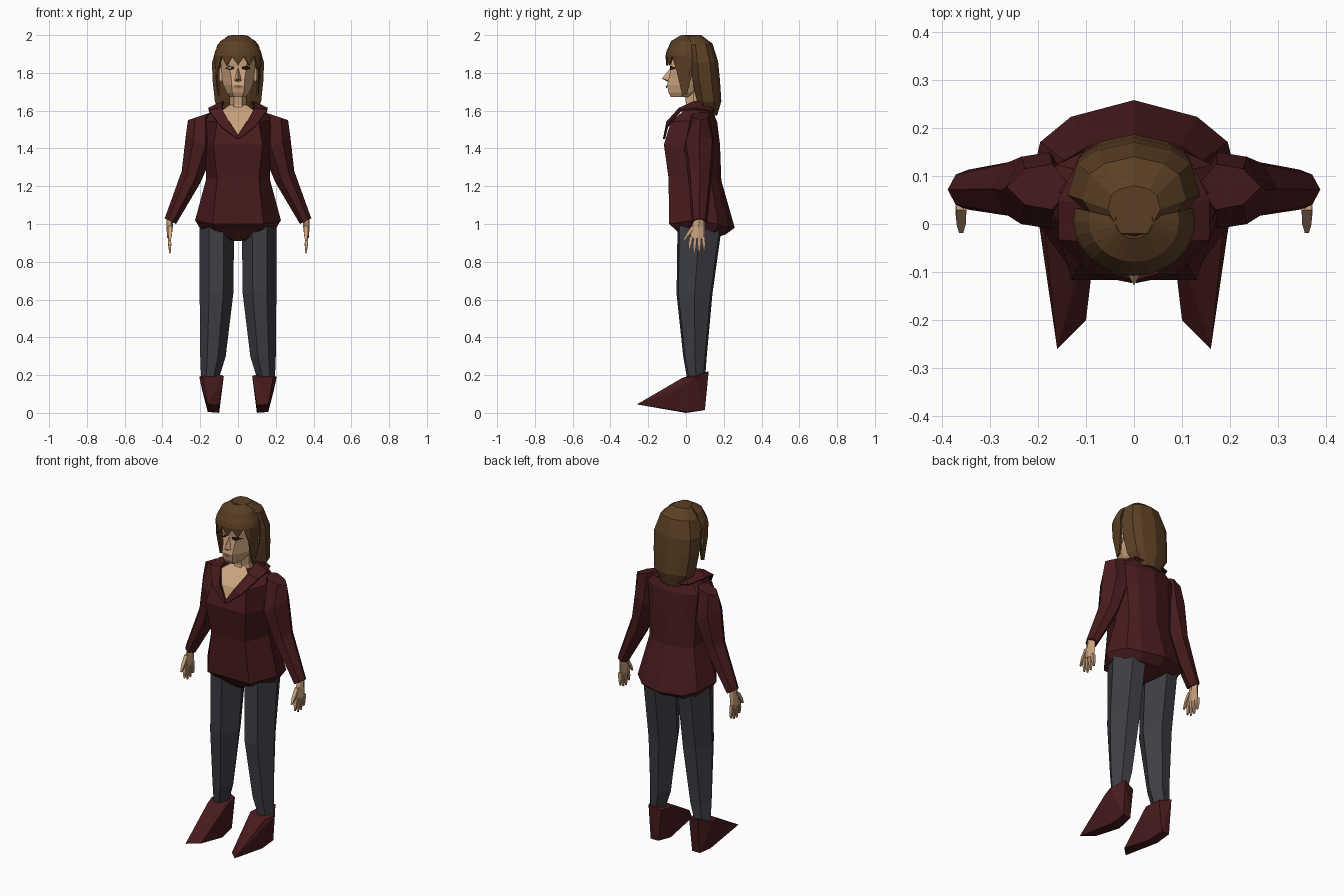
import bpy, bmesh
from math import sin, cos, radians
from mathutils import Vector


def material(name, rgb):
    m = bpy.data.materials.new(name)
    m.diffuse_color = (*rgb, 1)
    return m


RED = material("dark_red", (0.065, 0.011, 0.012))
GREY = material("charcoal", (0.047, 0.047, 0.06))
HAIR = material("brown", (0.105, 0.05, 0.018))
SKIN = material("skin", (0.6, 0.37, 0.21))
DARK = material("dark", (0.012, 0.009, 0.008))
LIPS = material("lips", (0.33, 0.16, 0.1))


def make(name, verts, faces, mat, mirror=False, thick=0, hull=False):
    bm = bmesh.new()
    vs = [bm.verts.new(v) for v in verts]
    if hull:
        bmesh.ops.convex_hull(bm, input=vs)
    for f in faces:
        bm.faces.new([vs[i] for i in f])
    bmesh.ops.recalc_face_normals(bm, faces=bm.faces)
    me = bpy.data.meshes.new(name)
    bm.to_mesh(me)
    bm.free()
    me.materials.append(mat)
    ob = bpy.data.objects.new(name, me)
    bpy.context.collection.objects.link(ob)
    if thick:
        s = ob.modifiers.new("thickness", 'SOLIDIFY')
        s.thickness, s.offset = thick, 0
    if mirror:
        ob.modifiers.new("mirror", 'MIRROR')
    return ob


def loft(name, rings, mat, mirror=False, closed=True, thick=0):
    n = len(rings[0])
    verts = [p for r in rings for p in r]
    faces = []
    for k in range(len(rings) - 1):
        for i in range(n if closed else n - 1):
            j = (i + 1) % n
            faces.append((k * n + i, k * n + j, (k + 1) * n + j, (k + 1) * n + i))
    if closed:
        faces += [tuple(range(n)), tuple(range(len(verts) - n, len(verts)))]
    return make(name, verts, faces, mat, mirror, thick)


def body_ring(zf, zs, zb, wf, w, yf, ym, yb):
    """Symmetric ring: flat front, side corners, rounded back."""
    half = [(0, yf, zf), (wf, yf, zf), (w, ym, zs),
            (w * .86, ym * .4 + yb * .6, (zs + zb) / 2),
            (w * .58, ym * .16 + yb * .84, zb), (0, yb, zb)]
    return half + [(-x, y, z) for x, y, z in reversed(half[1:-1])]


def limb_ring(xi, zi, xo, zo, yf, yb):
    """Six-sided ring from an inner edge to an outer edge."""
    ym = (yf + yb) / 2
    return [(xi + (xo - xi) * t, y, zi + (zo - zi) * t) for t, y in
            ((0, ym), (.3, yf), (.72, yf + .01), (1, ym), (.72, yb - .01), (.3, yb))]


# Jacket body, closed underneath by a low crotch point
loft("jacket", [body_ring(*r) for r in (
    (.91, .91, .91, .02, .03, .0, .04, .1),
    (.97, .975, .945, .12, .2, -.055, .05, .21),
    (1.0, 1.02, .98, .135, .227, -.09, .04, .258),
    (1.24, 1.24, 1.23, .11, .168, -.092, .05, .187),
    (1.42, 1.4, 1.42, .13, .175, -.117, .04, .18),
    (1.54, 1.55, 1.54, .11, .19, -.08, .06, .165),
    (1.61, 1.615, 1.6, .085, .13, .0, .07, .14))], RED)

# Open neckline and neck
make("neckline", [(0, -.112, 1.47), (.045, -.09, 1.54), (.088, -.028, 1.6), (.045, .01, 1.63),
                  (-.045, .01, 1.63), (-.088, -.028, 1.6), (-.045, -.09, 1.54)],
     [(0, 1, 6), (6, 1, 2, 5), (5, 2, 3, 4)], SKIN)
loft("neck", [body_ring(z, z, z, .022, w, yf, .04, .1) for z, w, yf in
              ((1.56, .065, -.02), (1.63, .045, .0), (1.73, .045, -.01))], SKIN)

# Lapels and raised collar
loft("collar", [
    [(0, -.113, 1.465), (.048, -.098, 1.54), (.085, -.035, 1.61), (.08, .04, 1.645), (.07, .11, 1.645), (0, .14, 1.645)],
    [(.005, -.117, 1.45), (.09, -.1, 1.515), (.155, -.03, 1.6), (.155, .05, 1.61), (.11, .14, 1.595), (0, .165, 1.59)]],
    RED, mirror=True, closed=False, thick=.012)

# Sleeves
loft("sleeve", [limb_ring(*r) for r in (
    (.13, 1.595, .265, 1.55, .03, .125),
    (.13, 1.38, .276, 1.47, -.01, .15),
    (.198, 1.22, .298, 1.28, .012, .135),
    (.328, 1.0, .388, 1.03, .03, .113))], RED, mirror=True)


def spike(name, a, b, r, mat):
    """Tapered four-sided finger from a to b."""
    loft(name, [[(p[0] + dx * s, p[1] + dy * s, p[2]) for dx, dy in ((-1, -1), (1, -1), (1, 1), (-1, 1))]
                for p, s in ((a, r), (Vector(a).lerp(b, .55), r * .9), (b, r * .4))], mat, mirror=True)


# Hands
loft("palm", [limb_ring(*r) for r in (
    (.343, 1.03, .38, 1.03, .045, .1),
    (.345, .985, .378, .985, .03, .1),
    (.352, .925, .376, .925, .02, .1))], SKIN, mirror=True)
for i in range(4):
    y = .028 + .021 * i
    spike("finger", (.363, y, .935), (.36, y - .012 + .006 * i, (.862, .845, .848, .862)[i]), .009, SKIN)
spike("thumb", (.36, .04, .99), (.36, -.014, .91), .011, SKIN)

# Trouser legs
loft("trouser_leg", [limb_ring(xi, z, xo, z, yf, yb) for z, xi, xo, yf, yb in (
    (.99, .02, .205, -.045, .19), (.63, .025, .203, -.05, .14),
    (.3, .065, .2, -.015, .11), (.17, .105, .195, .008, .1))], GREY, mirror=True)

# Pointed shoes
make("shoe", [(.075, .01, .195), (.1, -.02, .185), (.185, -.02, .185), (.205, .05, .19), (.16, .12, .22),
              (.09, .1, .2), (.1, 0, .0), (.16, 0, .005), (.16, .1, .015), (.11, .1, .015),
              (.16, -.26, .045), (.1, -.2, .04), (.19, -.05, .12), (.09, -.1, .11)],
     [], RED, mirror=True, hull=True)

# Head
loft("head", [body_ring(z, z, z, wf, w, yf, ym, yb) for z, wf, w, yf, ym, yb in (
    (1.672, .022, .04, -.08, -.03, .03),
    (1.695, .03, .06, -.092, -.02, .06),
    (1.735, .034, .078, -.1, -.01, .1),
    (1.775, .036, .086, -.09, 0, .12),
    (1.83, .045, .09, -.078, 0, .13),
    (1.88, .05, .09, -.085, .01, .13),
    (1.95, .04, .06, -.05, .02, .1))], SKIN)
make("nose", [(0, -.075, 1.835), (.022, -.088, 1.758), (-.022, -.088, 1.758), (0, -.128, 1.77), (0, -.09, 1.75)],
     [], SKIN, hull=True)
make("mouth", [(.028, -.098, 1.728), (-.028, -.098, 1.728), (0, -.108, 1.737), (0, -.104, 1.716)],
     [], LIPS, hull=True)
make("eye", [(.02, -.085, 1.822), (.045, -.085, 1.815), (.07, -.046, 1.824), (.047, -.084, 1.838), (.02, -.085, 1.832)],
     [(0, 1, 2, 3, 4)], DARK, mirror=True)
make("ear", [(.085, -.01, 1.75), (.085, .0, 1.83), (.128, .018, 1.82), (.115, .012, 1.765), (.09, .035, 1.79)],
     [], SKIN, mirror=True, hull=True)

# Long back hair
loft("back_hair", [body_ring(z, z - .005, z, w * .5, w, yf, ym, yb) for z, w, yf, ym, yb in (
    (2.0, .055, -.02, .03, .08),
    (1.955, .108, -.03, .05, .14),
    (1.86, .138, .0, .06, .17),
    (1.76, .134, .03, .07, .18),
    (1.65, .122, .06, .09, .187),
    (1.575, .07, .09, .11, .165))], HAIR)

# Jagged fringe with side locks
half_tips = [1.84, 1.885, 1.838, 1.89, 1.81, 1.68, 1.69, 1.79]
tips = half_tips[:0:-1] + half_tips


def fringe_tier(scale, z):
    row = []
    for i, tip in enumerate(tips):
        a = radians((i - 7) * 15)
        s = scale if z else (.85 if tip < 1.75 else .98)
        row.append((.122 * s * sin(a), .005 - .108 * s * cos(a), z or tip))
    return row


loft("fringe", [fringe_tier(.3, 1.994), fringe_tier(.74, 1.965), fringe_tier(.95, 1.915),
                fringe_tier(1, 1.892), fringe_tier(1, 0)], HAIR, closed=False, thick=.01)
